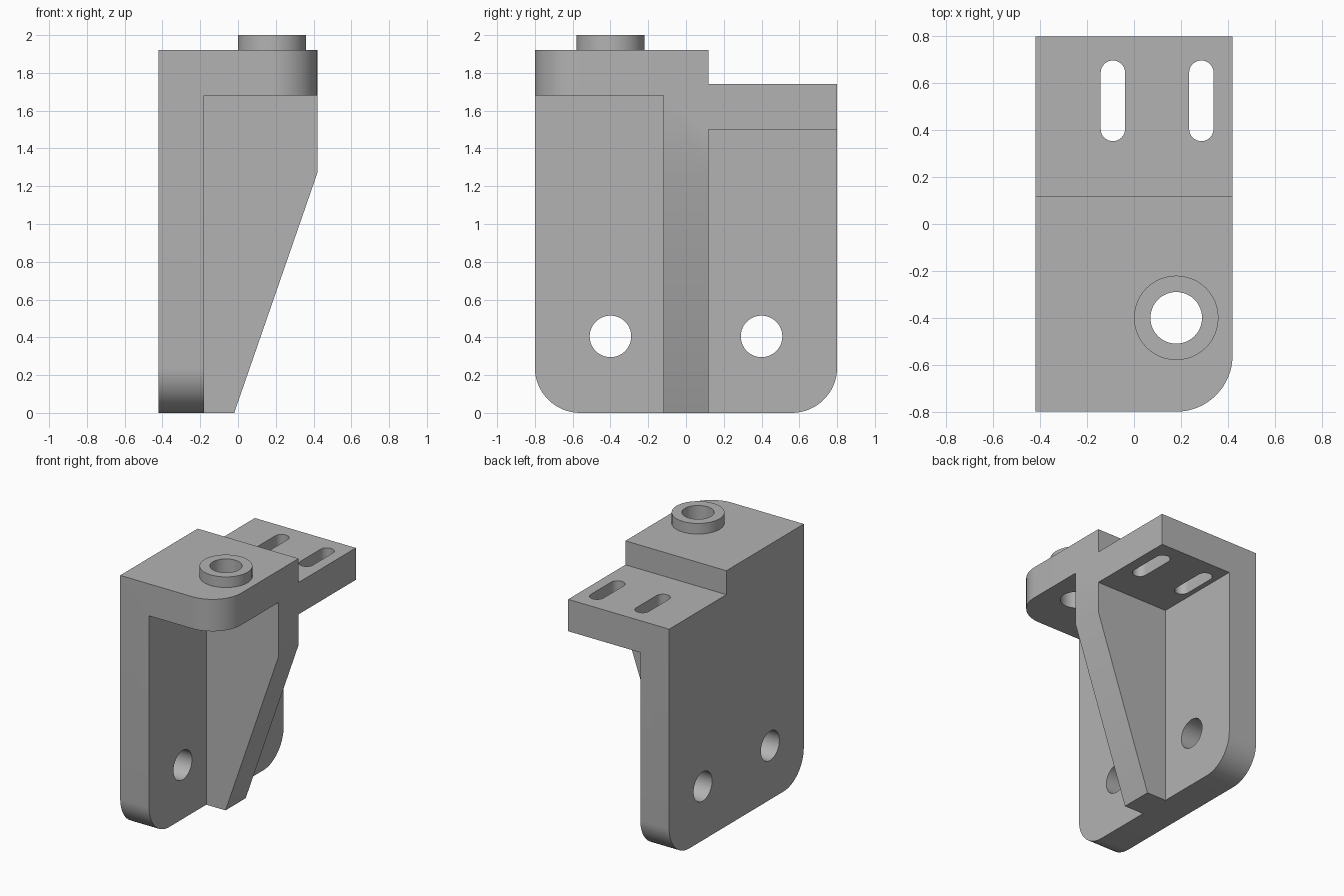
import bpy, bmesh
from math import sin, cos, pi, radians
from mathutils import Vector

cube = bpy.data.objects.get("Cube")
if cube:
    bpy.data.objects.remove(cube, do_unlink=True)

# Shared dimensions
HALF_X, HALF_Y = 0.42, 0.8
THICK = 0.24
RIB = 0.12
TOP, BACK_TOP = 1.92, 1.74
HOLE_R = 0.11

grey = bpy.data.materials.new("cast_grey")
grey.use_nodes = True
grey.diffuse_color = (0.45, 0.45, 0.45, 1)
grey.node_tree.nodes["Principled BSDF"].inputs["Base Color"].default_value = (0.45, 0.45, 0.45, 1)


def arc(u, v, r, start, end, steps=16):
    """Points on an arc, angles in degrees."""
    angles = [radians(start + (end - start) * i / steps) for i in range(steps + 1)]
    return [(u + r * cos(a), v + r * sin(a)) for a in angles]


def circle(u, v, r):
    return arc(u, v, r, 0, 360, 48)[:-1]


def prism(name, outline, axis, low, high):
    """Extrude an outline along an axis; the outline uses the other two axes in order."""
    def place(u, v, w):
        return {"x": (w, u, v), "y": (u, w, v), "z": (u, v, w)}[axis]
    bm = bmesh.new()
    face = bm.faces.new([bm.verts.new(place(u, v, low)) for u, v in outline])
    result = bmesh.ops.extrude_face_region(bm, geom=[face])
    moved = [g for g in result["geom"] if isinstance(g, bmesh.types.BMVert)]
    bmesh.ops.translate(bm, verts=moved, vec=Vector(place(0, 0, high - low)))
    bmesh.ops.recalc_face_normals(bm, faces=bm.faces)
    mesh = bpy.data.meshes.new(name)
    bm.to_mesh(mesh)
    bm.free()
    mesh.materials.append(grey)
    obj = bpy.data.objects.new(name, mesh)
    bpy.context.collection.objects.link(obj)
    return obj


def combine(target, tool, operation):
    """Apply a boolean and discard the tool."""
    tool.hide_render = True
    mod = target.modifiers.new(operation.title(), "BOOLEAN")
    mod.operation, mod.solver, mod.object = operation, "EXACT", tool
    bpy.context.view_layer.objects.active = target
    bpy.ops.object.modifier_apply(modifier=mod.name)
    bpy.data.objects.remove(tool, do_unlink=True)


# Upright mounting plate with stepped top and rounded lower corners
corner_y = HALF_Y - THICK
plate = (arc(-corner_y, THICK, THICK, 180, 270) + arc(corner_y, THICK, THICK, 270, 360)
         + [(HALF_Y, BACK_TOP), (RIB, BACK_TOP), (RIB, TOP), (-HALF_Y, TOP)])
bracket = prism("bracket", plate, "x", -HALF_X, -HALF_X + THICK)

# Front shelf with one rounded corner
shelf = ([(-HALF_X, RIB), (-HALF_X, -HALF_Y)]
         + arc(HALF_X - THICK, -corner_y, THICK, 270, 360) + [(HALF_X, RIB)])
combine(bracket, prism("front_shelf", shelf, "z", TOP - THICK, TOP), "UNION")

# Lower rear shelf
rear = [(-HALF_X, -RIB), (HALF_X, -RIB), (HALF_X, HALF_Y), (-HALF_X, HALF_Y)]
combine(bracket, prism("rear_shelf", rear, "z", BACK_TOP - THICK, BACK_TOP), "UNION")

# Tapered rib under the shelves
rib = [(-HALF_X, 0), (-0.02, 0), (HALF_X, 1.27), (HALF_X, TOP), (-HALF_X, TOP)]
combine(bracket, prism("rib", rib, "y", -RIB, RIB), "UNION")

# Raised boss on the front shelf, bored through
boss_x, boss_y = 0.18, -0.4
combine(bracket, prism("boss", circle(boss_x, boss_y, 0.18), "z", TOP - 0.1, 2.0), "UNION")
combine(bracket, prism("bore", circle(boss_x, boss_y, HOLE_R), "z", 1.5, 2.2), "DIFFERENCE")

# Bolt holes in the upright plate
for y in (-0.4, 0.4):
    combine(bracket, prism("bolt_hole", circle(y, 0.405, HOLE_R), "x", -0.6, -0.1), "DIFFERENCE")

# Adjustment slots in the rear shelf
for x in (-0.09, 0.287):
    r = 0.052
    slot = arc(x, 0.697 - r, r, 0, 180) + arc(x, 0.353 + r, r, 180, 360)
    combine(bracket, prism("slot", slot, "z", 1.4, 1.9), "DIFFERENCE")

# Merge coplanar faces left by the unions, then smooth the curved walls
bm = bmesh.new()
bm.from_mesh(bracket.data)
bmesh.ops.remove_doubles(bm, verts=bm.verts, dist=0.0001)
bmesh.ops.dissolve_limit(bm, angle_limit=radians(0.5), verts=bm.verts, edges=bm.edges)
bm.to_mesh(bracket.data)
bm.free()
bpy.ops.object.select_all(action="DESELECT")
bracket.select_set(True)
bpy.context.view_layer.objects.active = bracket
bpy.ops.object.shade_smooth_by_angle(angle=radians(30))
